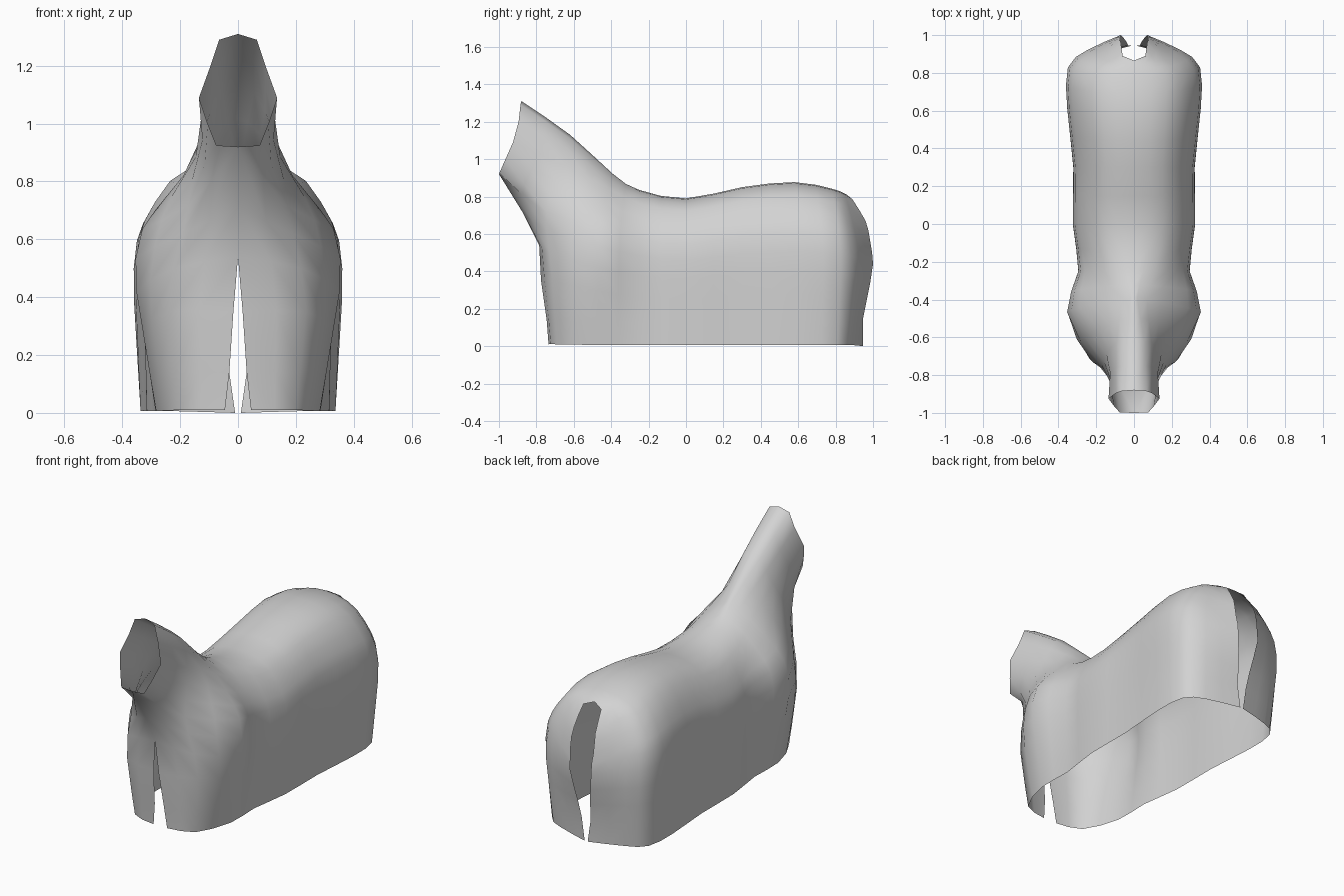
import bpy, bmesh, math
from mathutils import Vector

if "Cube" in bpy.data.objects:
    bpy.data.objects.remove(bpy.data.objects["Cube"])

# Guide curves run from the spine down to the hem (right half, 12 points each)
neck_edge = [(0, -.88, 1.31), (.065, -.885, 1.29), (.095, -.895, 1.2), (.135, -.925, 1.09),
             (.105, -.965, 1.0), (.075, -.998, .925), (0, -1, .92), (0, -.87, .71),
             (0, -.785, .54), (.016, -.775, .35), (.03, -.745, .14), (.045, -.735, .01)]
neck_base = [(0, -.62, 1.13), (.055, -.62, 1.11), (.093, -.63, 1.045), (.122, -.655, .965),
             (.146, -.69, .885), (.16, -.725, .8), (.172, -.745, .715), (.19, -.745, .62),
             (.22, -.73, .5), (.235, -.715, .35), (.215, -.7, .14), (.2, -.69, .01)]
rear_edge = [(0, .865, .805), (.06, .89, .785), (.065, .925, .73), (.07, .96, .67),
             (.075, .975, .62), (.075, .985, .56), (.07, .995, .5), (.07, 1, .44),
             (.055, .985, .34), (.04, .965, .24), (.03, .945, .14), (.01, .945, 0)]

# Shared body cross-section: width fraction and height fraction
SECTION = [(0, 1), (.25, .993), (.47, .965), (.66, .915), (.81, .83), (.905, .76),
           (.965, .69), (.995, .58), (1, .455), (1, .32), (1, .15), (1, 0)]


def body_section(y, top, width, hem=1.0, bow=0.0, pinch=1.0, tuck=0.0):
    """Body station: hem narrows the bottom, bow curves it in y, pinch slopes the
    top, tuck shifts the bottom in y."""
    pts = []
    for xf, zf in SECTION:
        low = max(0, 1 - zf / .5)
        x = width * xf ** pinch * (1 - (1 - hem) * low)
        bend = bow * math.sin(min(1, (1 - zf) / .5) * math.pi / 2)
        pts.append((x, y + bend + tuck * low, max(top * zf, .006)))
    return pts


columns = [neck_edge, neck_base,
           body_section(-.39, .92, .358, .79, -.08, 2.2),       # shoulder
           body_section(-.25, .835, .296, .95, 0, 1.3),         # behind the shoulder
           body_section(0, .79, .325, .97),                     # saddle
           body_section(.3, .85, .322, .98),                    # flank
           body_section(.58, .877, .355, .95, .03),             # hip
           body_section(.78, .842, .352, .91, .05, 1, -.02),    # rump
           body_section(.85, .815, .245, .88, .075, 1, -.04),   # rear corner
           rear_edge]
columns = [[Vector(p) for p in c] for c in columns]


def between(a, b, c, d):
    """Midpoint of a smooth curve through four points."""
    return (b + c) * .5625 - (a + d) * .0625


# Smoothly insert a column between each pair
grid = []
n = len(columns)
for i in range(n - 1):
    b, c = columns[i], columns[i + 1]
    a = columns[i - 1] if i else [2 * p - q for p, q in zip(b, c)]
    d = columns[i + 2] if i + 2 < n else [2 * q - p for p, q in zip(b, c)]
    grid += [b, [between(*p) for p in zip(a, b, c, d)]]
grid.append(columns[-1])

# Open fabric shell, right half then mirrored
bm = bmesh.new()
verts = [[bm.verts.new((max(0, p.x), p.y, p.z)) for p in col] for col in grid]
for c0, c1 in zip(verts, verts[1:]):
    for j in range(len(c0) - 1):
        bm.faces.new((c0[j], c0[j + 1], c1[j + 1], c1[j]))
mesh = bpy.data.meshes.new("horse_blanket")
bm.to_mesh(mesh)
bm.free()
blanket = bpy.data.objects.new("horse_blanket", mesh)
bpy.context.collection.objects.link(blanket)
mirror = blanket.modifiers.new("mirror", 'MIRROR')
mirror.use_axis[0] = True
mirror.merge_threshold = .0005

# Plain grey cloth, smooth shaded
cloth = bpy.data.materials.new("grey_cloth")
cloth.diffuse_color = (.65, .65, .65, 1)
cloth.use_nodes = True
cloth.node_tree.nodes["Principled BSDF"].inputs["Base Color"].default_value = cloth.diffuse_color
mesh.materials.append(cloth)
mesh.shade_smooth()
